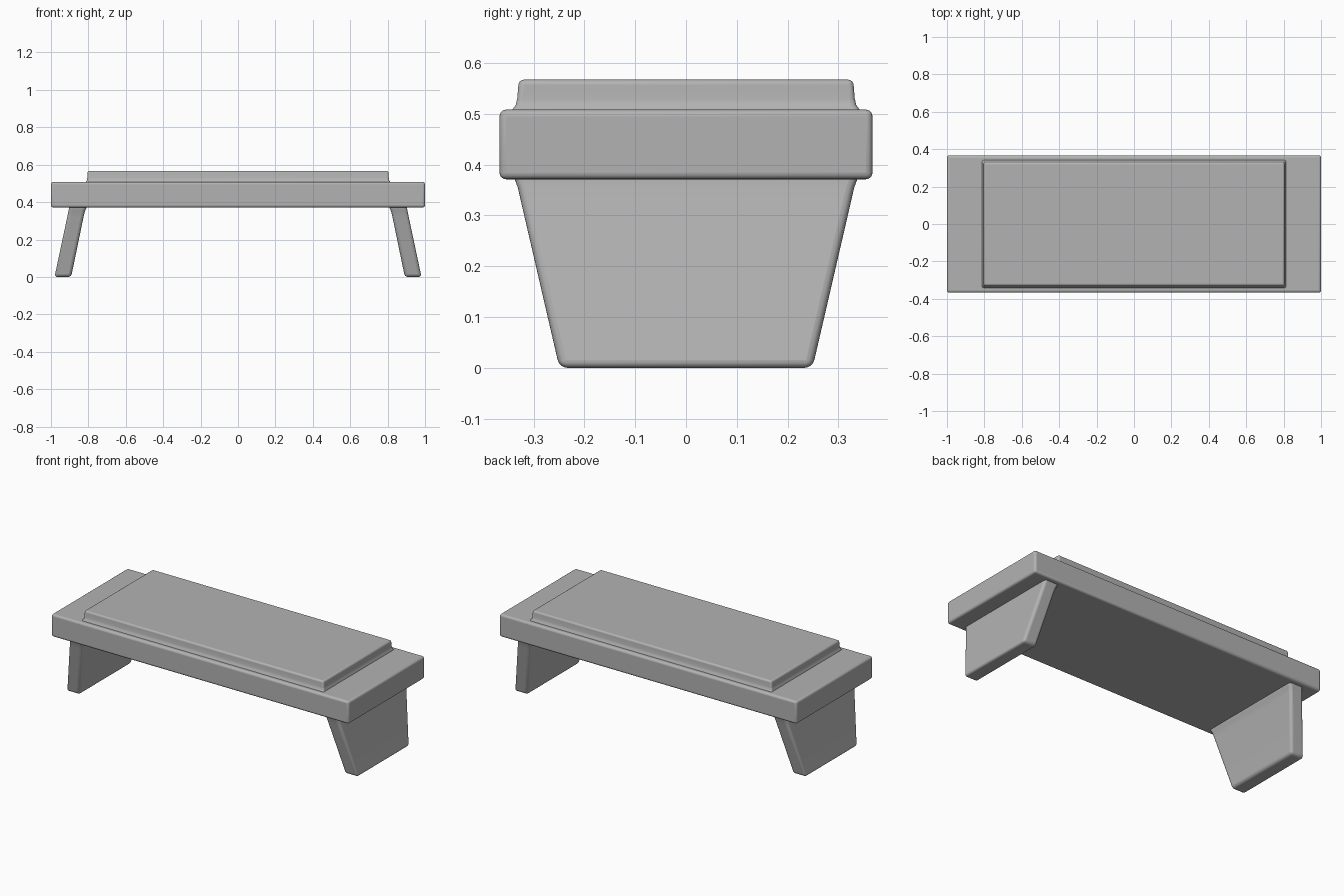
import bpy, bmesh

cube = bpy.data.objects.get("Cube")
if cube:
    bpy.data.objects.remove(cube, do_unlink=True)

# Single plain grey finish
grey = bpy.data.materials.new("grey")
grey.use_nodes = True
colour = (0.45, 0.45, 0.45, 1)
grey.diffuse_color = colour
grey.node_tree.nodes["Principled BSDF"].inputs["Base Color"].default_value = colour


def loft(name, rings, bevel):
    """Solid through rectangles (x_min, x_max, half_depth, z), edges softened."""
    bm = bmesh.new()
    loops = [[bm.verts.new(p) for p in
              ((a, -y, z), (b, -y, z), (b, y, z), (a, y, z))]
             for a, b, y, z in rings]
    bm.faces.new(loops[0])
    bm.faces.new(loops[-1])
    for low, high in zip(loops, loops[1:]):
        for i in range(4):
            j = (i + 1) % 4
            bm.faces.new((low[i], low[j], high[j], high[i]))
    bmesh.ops.recalc_face_normals(bm, faces=bm.faces)
    mesh = bpy.data.meshes.new(name)
    bm.to_mesh(mesh)
    bm.free()
    mesh.materials.append(grey)
    obj = bpy.data.objects.new(name, mesh)
    bpy.context.collection.objects.link(obj)
    mod = obj.modifiers.new("soft_edges", "BEVEL")
    mod.width = bevel
    mod.segments = 4
    mod.limit_method = "ANGLE"
    mod.angle_limit = 1.0
    bpy.ops.object.select_all(action="DESELECT")
    obj.select_set(True)
    bpy.context.view_layer.objects.active = obj
    bpy.ops.object.shade_smooth_by_angle(angle=0.7)
    return obj


# Main slab
loft("bench_slab", [(-1, 1, 0.367, 0.371), (-1, 1, 0.367, 0.508)], 0.013)

# Raised seat with a small flare where it meets the slab
loft("raised_seat", [(-x, x, y, z) for x, y, z in (
    (0.816, 0.345, 0.49), (0.813, 0.341, 0.509), (0.808, 0.335, 0.517),
    (0.806, 0.332, 0.53), (0.804, 0.329, 0.567))], 0.01)

# Splayed, tapered panel legs, one per end
for side, name in ((1, "left_leg"), (-1, "right_leg")):
    rings = [(0.892, 0.981, 0.249, 0), (0.826, 0.913, 0.323, 0.32),
             (0.817, 0.906, 0.331, 0.355), (0.808, 0.903, 0.338, 0.373),
             (0.806, 0.903, 0.34, 0.42)]
    loft(name, [(*sorted((a * side, b * side)), y, z)
                for a, b, y, z in rings], 0.016)
